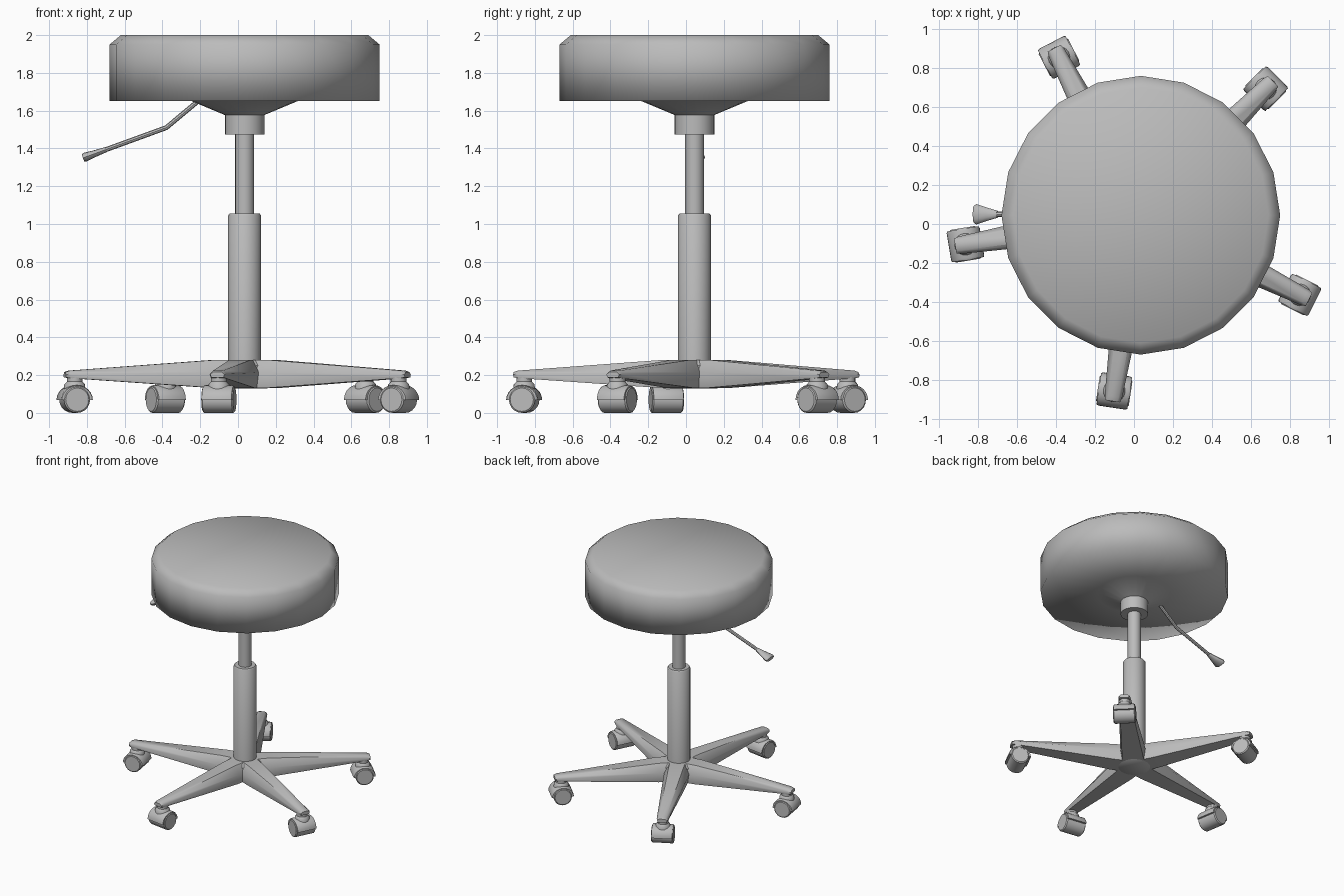
import bpy, bmesh, math
from mathutils import Matrix, Vector

if "Cube" in bpy.data.objects:
    bpy.data.objects.remove(bpy.data.objects["Cube"])

CX, CY = 0.035, 0.045          # column axis
CENTRE = Matrix.Translation((CX, CY, 0))

grey = bpy.data.materials.new("plain grey")
grey.diffuse_color = (0.5, 0.5, 0.5, 1)
grey.use_nodes = True
grey.node_tree.nodes["Principled BSDF"].inputs["Base Color"].default_value = grey.diffuse_color


def make(name, verts, faces, matrix=CENTRE, angle=40):
    """Mesh object with merged points, outward normals and smooth shading."""
    bm = bmesh.new()
    vs = [bm.verts.new(matrix @ Vector(v)) for v in verts]
    for f in faces:
        bm.faces.new([vs[i] for i in f])
    bmesh.ops.remove_doubles(bm, verts=bm.verts, dist=1e-5)
    bmesh.ops.recalc_face_normals(bm, faces=bm.faces)
    for f in bm.faces:
        f.smooth = True
    for e in bm.edges:
        if len(e.link_faces) == 2 and e.calc_face_angle() > math.radians(angle):
            e.smooth = False
    mesh = bpy.data.meshes.new(name)
    bm.to_mesh(mesh)
    bm.free()
    mesh.materials.append(grey)
    obj = bpy.data.objects.new(name, mesh)
    bpy.context.collection.objects.link(obj)
    return obj


def loft(name, rings, matrix=CENTRE, angle=40, caps=True):
    """Skin a list of equal-length rings of points."""
    n = len(rings[0])
    verts = [p for r in rings for p in r]
    faces = [(k * n + i, k * n + (i + 1) % n, (k + 1) * n + (i + 1) % n, (k + 1) * n + i)
             for k in range(len(rings) - 1) for i in range(n)]
    if caps:
        faces += [tuple(range(n)), tuple(range(len(verts) - n, len(verts)))]
    return make(name, verts, faces, matrix, angle)


def lathe(name, profile, sides, matrix=CENTRE, angle=40):
    """Revolve (radius, height) points around the local z axis."""
    rings = [[(r * math.cos(math.tau * i / sides), r * math.sin(math.tau * i / sides), z)
              for i in range(sides)] for r, z in profile]
    return loft(name, rings, matrix, angle)


def fan_lathe(name, profile, top, sides):
    """Revolved shell closed on top by a triangle fan, smooth all over."""
    verts = [(0, 0, top)]
    for r, z in profile:
        verts += [(r * math.cos(math.tau * i / sides), r * math.sin(math.tau * i / sides), z)
                  for i in range(sides)]
    faces = [(0, 1 + i, 1 + (i + 1) % sides) for i in range(sides)]
    for k in range(len(profile) - 1):
        a, b = 1 + k * sides, 1 + (k + 1) * sides
        faces += [(a + i, b + i, b + (i + 1) % sides, a + (i + 1) % sides) for i in range(sides)]
    return make(name, verts, faces, angle=179)


# Seat cushion running into the cone under it
fan_lathe("seat", [(0.655, 2.0), (0.715, 1.95), (0.715, 1.65), (0.28, 1.65), (0.10, 1.575)], 2.0, 20)

# Seat socket, piston and outer column
lathe("seat_socket", [(0.105, 1.475), (0.105, 1.59)], 20)
lathe("piston", [(0.05, 1.0), (0.05, 1.5)], 20)
lathe("outer_column", [(0.087, 0.14), (0.087, 1.045), (0.08, 1.055)], 20)

# Height lever: bent rod and flattened paddle knob
path = [Vector((-0.20, 0.05, 1.66)), Vector((-0.38, 0.05, 1.51)), Vector((-0.71, 0.05, 1.39))]
rings = []
for i, p in enumerate(path):
    d = (path[min(i + 1, 2)] - path[max(i - 1, 0)]).normalized()
    up = d.cross(Vector((0, 1, 0)))
    rings.append([p + 0.013 * (math.cos(math.tau * j / 8) * up
                               + math.sin(math.tau * j / 8) * Vector((0, 1, 0))) for j in range(8)])
loft("height_lever", rings, Matrix())

d = (path[2] - path[1]).normalized()
up = d.cross(Vector((0, 1, 0)))
rings = []
for t, w, h in [(-0.01, 0.018, 0.014), (0.05, 0.035, 0.018), (0.105, 0.052, 0.024), (0.118, 0.045, 0.02)]:
    rings.append([path[2] + d * t + up * h * math.cos(math.tau * j / 12)
                  + Vector((0, w * math.sin(math.tau * j / 12), 0)) for j in range(12)])
loft("lever_knob", rings, Matrix())

# Base hub
lathe("base_hub", [(0.12, 0.13), (0.145, 0.15), (0.14, 0.25), (0.11, 0.28)], 20)


def leg_section(r, w, low, high):
    mid = low + (high - low) * 0.55
    return [(r, -w * 0.85, low), (r, w * 0.85, low), (r, w, mid),
            (r, w * 0.6, high), (r, -w * 0.6, high), (r, -w, mid)]


# Five legs with casters
for k in range(5):
    turn = CENTRE @ Matrix.Rotation(math.radians(45.4 + 72 * k), 4, 'Z')
    loft(f"leg_{k + 1}", [leg_section(0.02, 0.10, 0.13, 0.28),
                          leg_section(0.17, 0.094, 0.132, 0.28),
                          leg_section(0.94, 0.045, 0.184, 0.224),
                          leg_section(0.965, 0.038, 0.188, 0.216)], turn, 50)

    place = turn @ Matrix.Translation((0.912, 0, 0))
    lathe(f"caster_stem_{k + 1}", [(0.058, 0.12), (0.056, 0.15), (0.042, 0.165), (0.042, 0.195)], 16, place)

    # Wheel with its axle across the leg
    axle = place @ Matrix.Translation((0, 0, 0.071)) @ Matrix.Rotation(math.pi / 2, 4, 'X')
    lathe(f"caster_wheel_{k + 1}", [(0.062, -0.085), (0.07, -0.078), (0.07, 0.078), (0.062, 0.085)],
          20, axle, 30)

    # Half-round hood over the wheel
    def arch(y, s):
        return [(0.086 * s * math.cos(math.pi * j / 12), y,
                 0.068 + 0.079 * s * math.sin(math.pi * j / 12)) for j in range(13)]
    loft(f"caster_hood_{k + 1}", [arch(-0.08, 0.95), arch(-0.07, 1), arch(0.07, 1), arch(0.08, 0.95)],
         place, 40)

# Rest the wheels exactly on the ground
low = min(v.co.z for o in bpy.context.collection.objects for v in o.data.vertices)
for o in bpy.context.collection.objects:
    if o.name.startswith("caster_wheel"):
        o.location.z = -low
